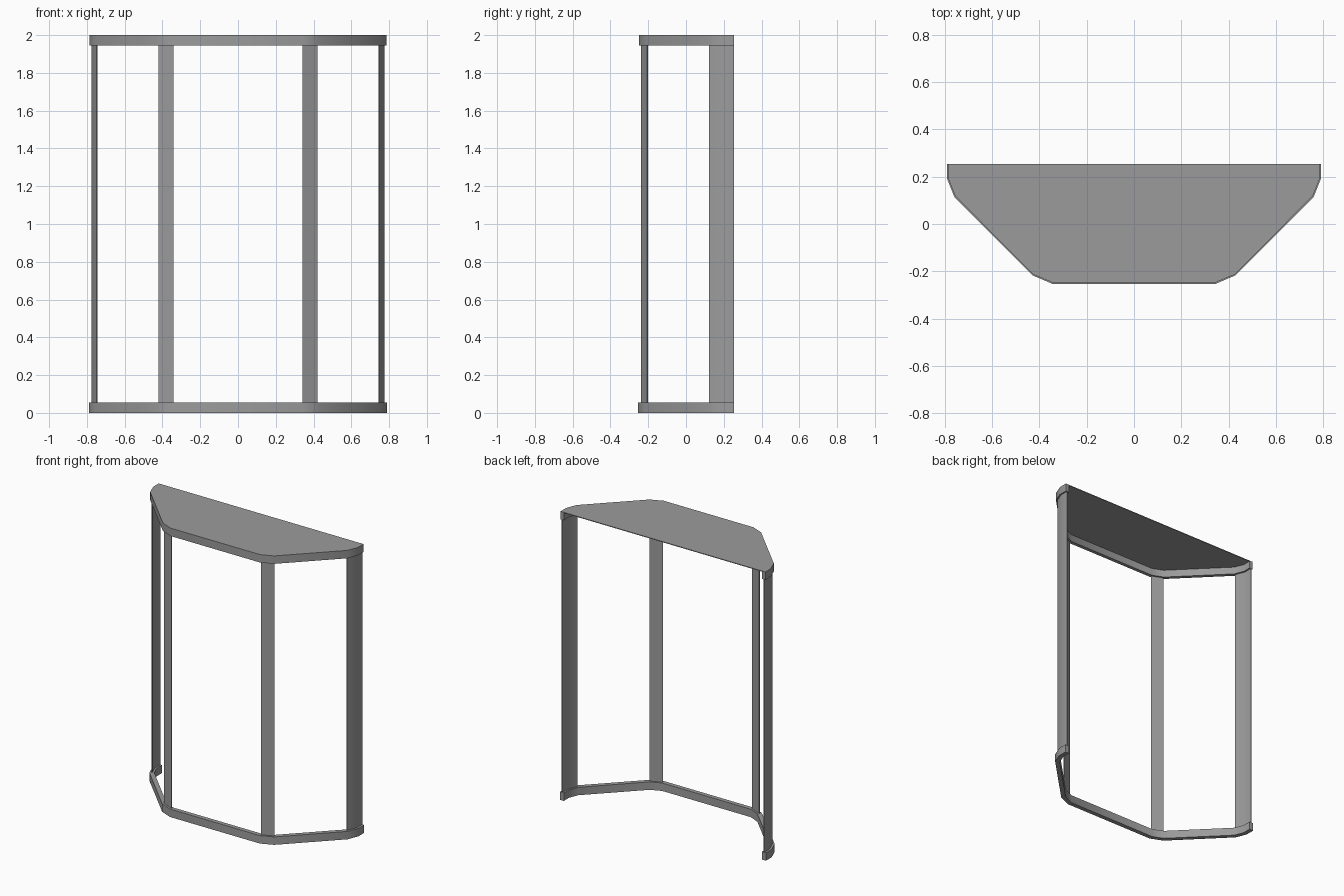
import bpy
import bmesh
import math
from mathutils import Vector

cube = bpy.data.objects.get("Cube")
if cube:
    bpy.data.objects.remove(cube, do_unlink=True)

grey = bpy.data.materials.new("frame grey")
grey.use_nodes = True
colour = (0.33, 0.33, 0.33, 1)
grey.diffuse_color = colour
grey.node_tree.nodes["Principled BSDF"].inputs["Base Color"].default_value = colour

# Plan outline of the bay, open at the back, with clipped corners
HALF = [(-0.79, 0.253), (-0.79, 0.19), (-0.76, 0.115), (-0.43, -0.217), (-0.345, -0.253)]
OUTLINE = [Vector(p) for p in HALF + [(-x, y) for x, y in reversed(HALF)]]
RAIL, TOP = 0.055, 2.0


def inset(points, distance):
    """Move an open path inwards with mitred corners."""
    normals = []
    for a, b in zip(points, points[1:]):
        d = (b - a).normalized()
        normals.append(Vector((-d.y, d.x)))
    result = []
    for i, p in enumerate(points):
        n1 = normals[max(i - 1, 0)]
        n2 = normals[min(i, len(normals) - 1)]
        result.append(p + (n1 + n2) * distance / (1 + n1.dot(n2)))
    return result


def prism(name, plan, z0, z1):
    """Extrude a closed plan upwards."""
    bm = bmesh.new()
    face = bm.faces.new([bm.verts.new((p.x, p.y, z0)) for p in plan])
    moved = bmesh.ops.extrude_face_region(bm, geom=[face])["geom"]
    bmesh.ops.translate(bm, vec=(0, 0, z1 - z0),
                        verts=[v for v in moved if isinstance(v, bmesh.types.BMVert)])
    bmesh.ops.recalc_face_normals(bm, faces=bm.faces)
    mesh = bpy.data.meshes.new(name)
    bm.to_mesh(mesh)
    bm.free()
    mesh.materials.append(grey)
    obj = bpy.data.objects.new(name, mesh)
    bpy.context.collection.objects.link(obj)
    bpy.ops.object.select_all(action='DESELECT')
    obj.select_set(True)
    bpy.context.view_layer.objects.active = obj
    bpy.ops.object.shade_smooth_by_angle(angle=math.radians(30))
    return obj


def strip(name, first, last, outer, inner, z0, z1):
    """Wall following part of the outline between two insets."""
    a = inset(OUTLINE, outer)[first:last]
    b = inset(OUTLINE, inner)[first:last]
    return prism(name, a + b[::-1], z0, z1)


# Rails and roof
count = len(OUTLINE)
strip("bottom_rail", 0, count, 0, 0.03, 0, RAIL)
strip("top_rail", 0, count, 0.005, 0.03, TOP - RAIL, TOP - 0.005)
prism("roof_panel", inset(OUTLINE, 0.005), TOP - 0.005, TOP)

# Thin posts wrapped around each corner
for name, first, last in (("right_back_post", 0, 3), ("right_front_post", 3, 5),
                          ("left_front_post", 5, 7), ("left_back_post", 7, 10)):
    strip(name, first, last, 0.014, 0.018, RAIL, TOP - RAIL)
